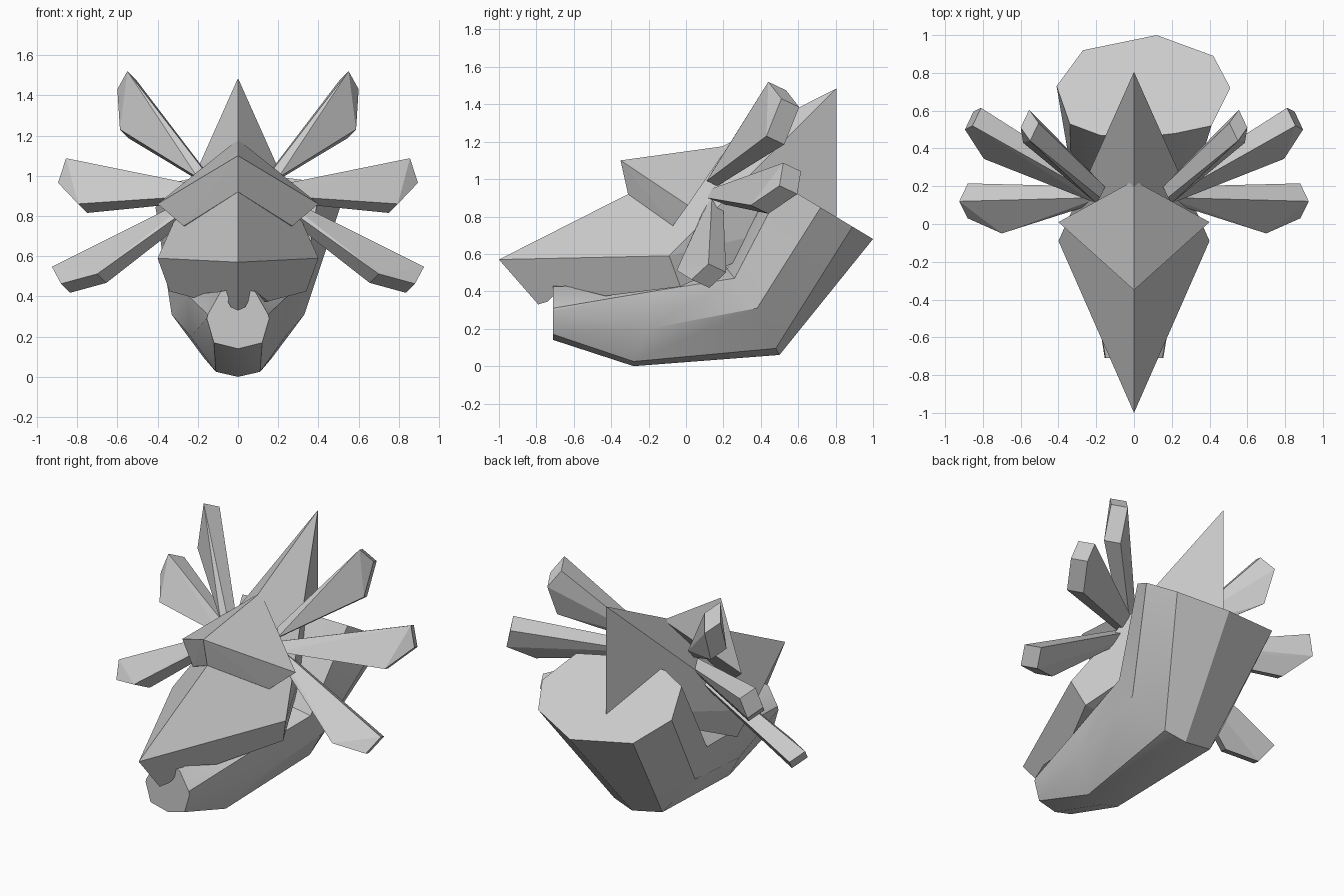
import bpy, bmesh
from mathutils import Vector

if "Cube" in bpy.data.objects:
    bpy.data.objects.remove(bpy.data.objects["Cube"])


def finish(bm, name, smooth=None):
    bmesh.ops.recalc_face_normals(bm, faces=bm.faces[:])
    me = bpy.data.meshes.new(name)
    bm.to_mesh(me)
    bm.free()
    ob = bpy.data.objects.new(name, me)
    bpy.context.collection.objects.link(ob)
    if smooth:
        bpy.ops.object.select_all(action='DESELECT')
        ob.select_set(True)
        bpy.context.view_layer.objects.active = ob
        bpy.ops.object.shade_smooth_by_angle(angle=smooth)
    return ob


def flip(p):
    return (-p[0], p[1], p[2])


def hull(name, points):
    bm = bmesh.new()
    for p in points:
        bm.verts.new(p)
    bmesh.ops.convex_hull(bm, input=bm.verts[:])
    bmesh.ops.dissolve_limit(bm, angle_limit=0.02, verts=bm.verts[:], edges=bm.edges[:])
    return finish(bm, name)


def ring(half):
    # half section from bottom centre to top centre, mirrored to a closed loop
    return half + [flip(p) for p in half[-2:0:-1]]


# Lower jaw bending up into the neck: lofted ten-sided rings
rings = [
    ring([(0, -.71, .14), (.12, -.71, .17), (.155, -.71, .29),
          (.15, -.71, .31), (.085, -.71, .425), (0, -.71, .44)]),
    ring([(0, -.28, 0), (.11, -.28, .025), (.235, -.2, .2),
          (.25, -.15, .405), (.12, -.2, .42), (0, -.2, .43)]),
    ring([(0, .5, .06), (.17, .48, .095), (.33, .38, .31),
          (.33, .26, .47), (.2, .22, .52), (0, .21, .54)]),
]
cap = [(.12, 1), (.42, .89), (.51, .72), (.41, .52), (.22, .48),
       (.04, .46), (-.18, .47), (-.34, .53), (-.41, .73), (-.27, .92)]
rings.append([(x, y, .68 + .6 * (1 - y)) for x, y in cap])
rings[2][0] = (.03, .5, .06)
bm = bmesh.new()
loops = [[bm.verts.new(p) for p in r] for r in rings]
for a, b in zip(loops, loops[1:]):
    for i in range(len(a)):
        j = (i + 1) % len(a)
        bm.faces.new((a[i], a[j], b[j], b[i]))
bm.faces.new(loops[0])
bm.faces.new(loops[-1])
finish(bm, "jaw_and_neck", 0.52)

# Skull with hooked beak: straight ridge from beak tip to crest tip
bm = bmesh.new()
V = bm.verts.new
tip, crest, rear = V((0, -1, .57)), V((0, .805, 1.485)), V((0, .805, .8))
hook = V((0, -.79, .33))
lip = [(.035, -.74, .345), (.08, -.65, .43), (.15, -.43, .375), (.34, -.03, .425)]
sides, lips = [], []
for s in (1, -1):
    side = V((.4 * s, -.09, .59))
    low = [V((x * s, y, z)) for x, y, z in lip]
    bm.faces.new((tip, side, crest))
    bm.faces.new((side, rear, crest))
    bm.faces.new((side, low[-1], rear))
    edge = [hook] + low
    bm.faces.new([tip] + edge + [side])
    lips.append(low)
a, b = lips
bm.faces.new((hook, a[0], b[0]))
for i in range(3):
    bm.faces.new((a[i], a[i + 1], b[i + 1], b[i]))
bm.faces.new((a[3], rear, b[3]))
finish(bm, "skull_and_beak")

# Brow plate
corner = [(.4, .01, .86), (.27, -.07, .75)]
hull("brow_plate", [(0, -.35, 1.1), (0, -.31, .92), (0, .23, 1.18)]
     + corner + [flip(p) for p in corner])

# Frill spikes: root height, then the outer outline of the blade
spikes = {
    "upper_spike": (.99, [(.587, .43, 1.23), (.6, .51, 1.43), (.55, .44, 1.52)]),
    "middle_spike": (.9, [(.795, .345, .86), (.895, .5, .965), (.855, .52, 1.087)]),
    "lower_spike": (.87, [(.7, -.05, .512), (.88, .03, .463), (.925, .12, .547)]),
}
thick = Vector((-.045, .095, -.045))
for name, (z, outline) in spikes.items():
    pts = []
    for p in outline:
        pts += [Vector(p), Vector(p) + thick]
    for p in ((.2, .11, z), (.18, .14, z + .05)):
        pts += [Vector(p), Vector(p) + thick * .6]
    hull(name + "_right", pts)
    hull(name + "_left", [flip(p) for p in pts])
